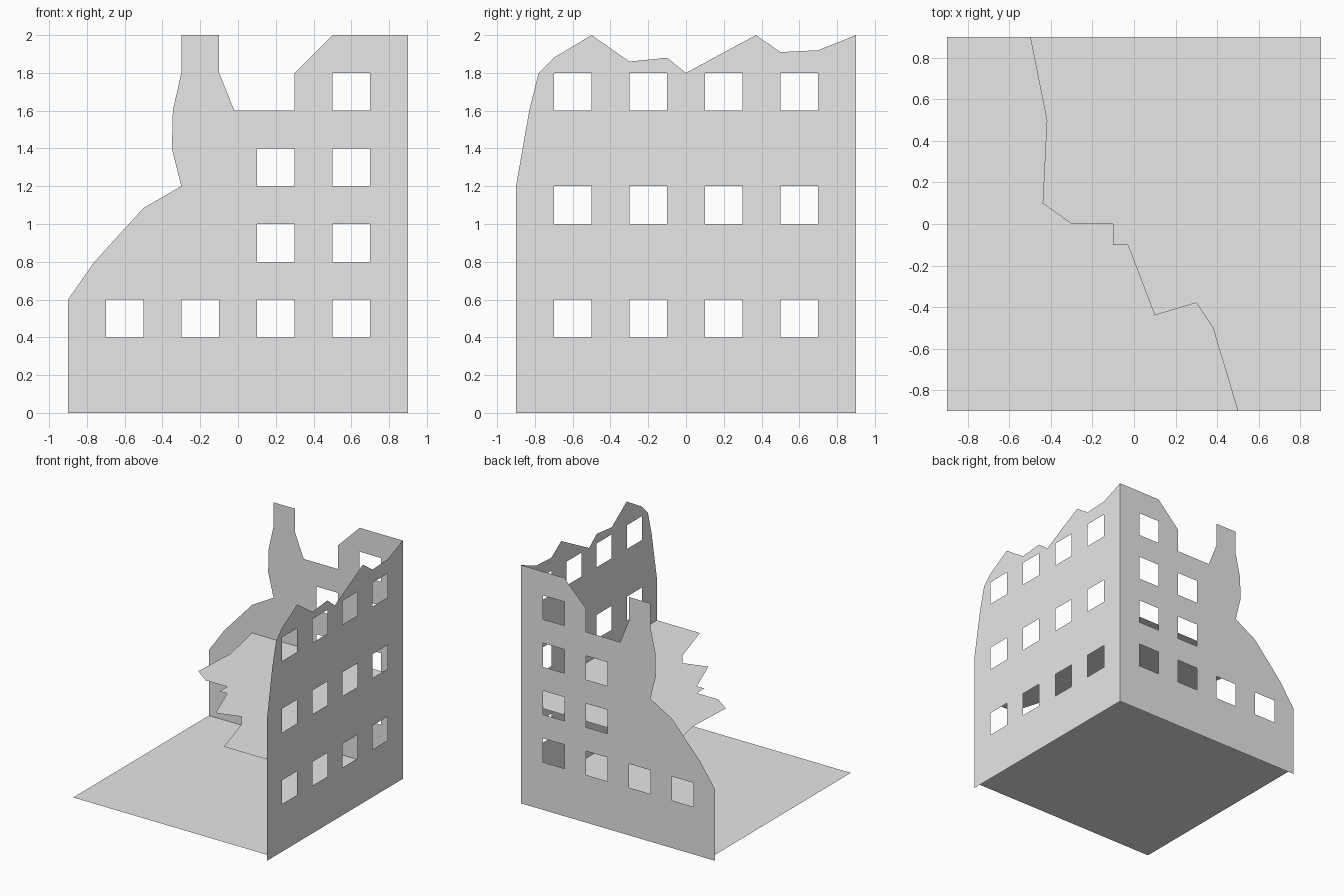
import bpy
import bmesh
from mathutils import Vector

cube = bpy.data.objects.get("Cube")
if cube:
    bpy.data.objects.remove(cube, do_unlink=True)

grey = bpy.data.materials.new("concrete grey")
grey.use_nodes = True
grey.diffuse_color = (0.8, 0.8, 0.8, 1)
grey.node_tree.nodes["Principled BSDF"].inputs["Base Color"].default_value = (0.8, 0.8, 0.8, 1)

HALF = 0.9       # half the building's width
WINDOW = 0.2     # window side
BAYS = (-0.7, -0.3, 0.1, 0.5)


def sheet(name, outline, place, normal, windows=()):
    """Flat sheet from a 2D outline with square window openings."""
    bm = bmesh.new()
    loops = [outline]
    for u, v in windows:
        loops.append([(u, v), (u + WINDOW, v), (u + WINDOW, v + WINDOW), (u, v + WINDOW)])
    edges = []
    for loop in loops:
        verts = [bm.verts.new(place(u, v)) for u, v in loop]
        edges += [bm.edges.new((verts[i - 1], verts[i])) for i in range(len(verts))]
    normal = Vector(normal)
    bmesh.ops.triangle_fill(bm, use_beauty=True, edges=edges, normal=normal)
    bm.normal_update()
    flipped = [f for f in bm.faces if f.normal.dot(normal) < 0]
    bmesh.ops.reverse_faces(bm, faces=flipped)
    mesh = bpy.data.meshes.new(name)
    bm.to_mesh(mesh)
    bm.free()
    mesh.materials.append(grey)
    obj = bpy.data.objects.new(name, mesh)
    bpy.context.collection.objects.link(obj)
    return obj


# Ground slab
sheet("ground_floor",
      [(-HALF, -HALF), (HALF, -HALF), (HALF, HALF), (-HALF, HALF)],
      lambda u, v: (u, v, 0.05), (0, 0, 1))

# Broken upper floor
sheet("upper_floor",
      [(HALF, -HALF), (HALF, HALF), (-0.5, HALF), (-0.42, 0.5), (-0.44, 0.1),
       (-0.3, 0), (-0.1, 0), (-0.1, -0.1), (-0.03, -0.1), (0.1, -0.44),
       (0.3, -0.38), (0.38, -0.5), (0.5, -HALF)],
      lambda u, v: (u, v, 0.85), (0, 0, 1))

# Back wall, with fewer bays standing on each higher storey
back_rows = {0.4: BAYS, 0.8: BAYS[2:], 1.2: BAYS[2:], 1.6: BAYS[3:]}
sheet("back_wall",
      [(-HALF, 0), (-HALF, 0.6), (-0.76, 0.8), (-0.5, 1.085), (-0.3, 1.2),
       (-0.35, 1.4), (-0.345, 1.6), (-0.3, 1.8), (-0.3, 2), (-0.1, 2),
       (-0.1, 1.8), (-0.02, 1.6), (0.3, 1.6), (0.3, 1.8), (0.5, 2),
       (HALF, 2), (HALF, 0)],
      lambda u, v: (u, HALF, v), (0, 1, 0),
      [(x, z) for z, bays in back_rows.items() for x in bays])

# Side wall with a jagged top
sheet("side_wall",
      [(-HALF, 0), (-HALF, 1.2), (-0.865, 1.4), (-0.83, 1.6), (-0.78, 1.8),
       (-0.7, 1.88), (-0.5, 2), (-0.3, 1.86), (-0.1, 1.88), (0, 1.8),
       (0.37, 2), (0.5, 1.91), (0.7, 1.92), (HALF, 2), (HALF, 0)],
      lambda u, v: (HALF, u, v), (1, 0, 0),
      [(y, z) for z in (0.4, 1.0, 1.6) for y in BAYS])
